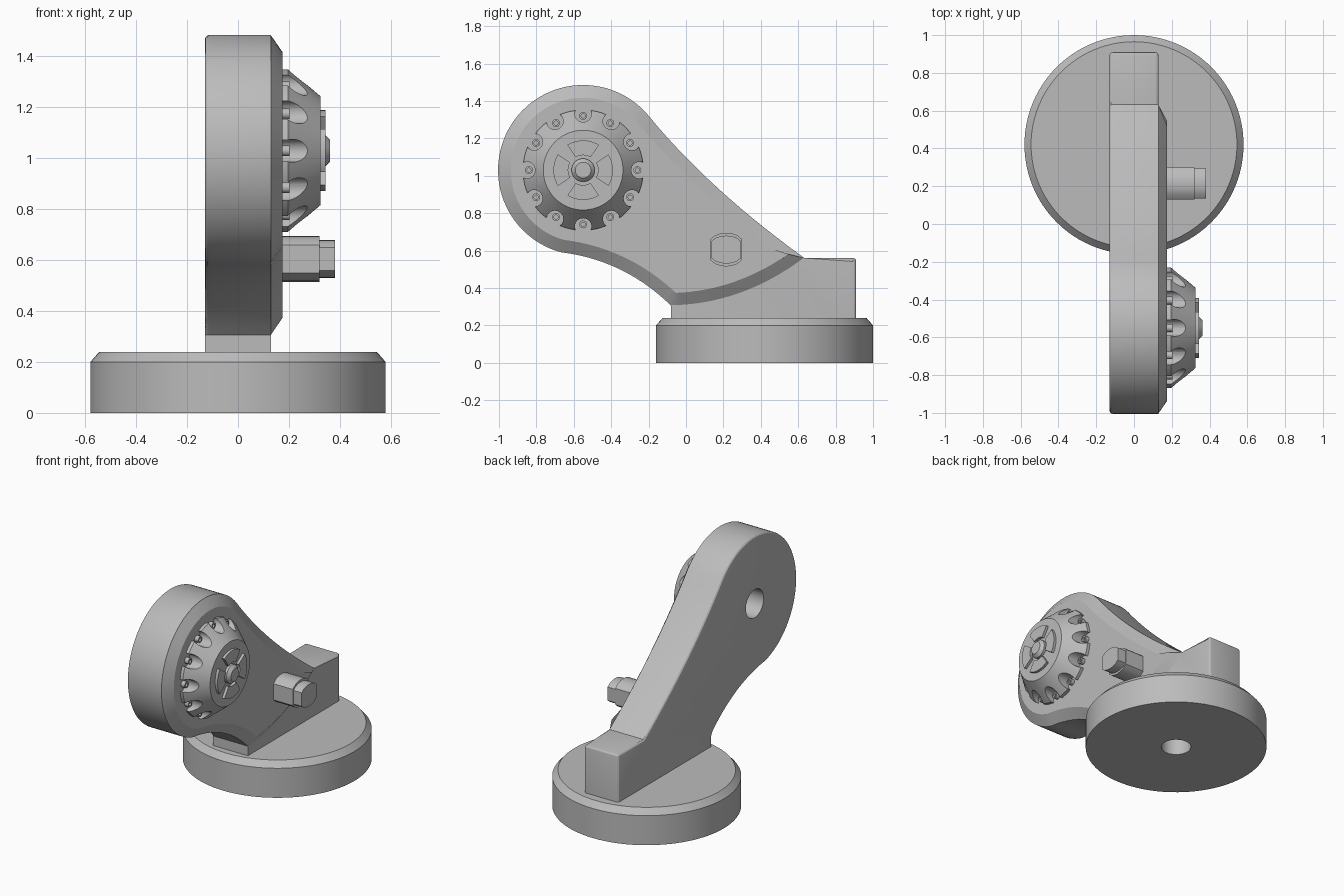
import bpy, bmesh
from math import sin, cos, pi, radians
from mathutils import Matrix, Vector

if "Cube" in bpy.data.objects:
    bpy.data.objects.remove(bpy.data.objects["Cube"])

grey = bpy.data.materials.new("plain_grey")
grey.use_nodes = True
grey.diffuse_color = (0.5, 0.5, 0.5, 1)
grey.node_tree.nodes["Principled BSDF"].inputs["Base Color"].default_value = (0.5, 0.5, 0.5, 1)

HEAD = Vector((0, -0.55, 1.03))      # axis of the round head
BASE = Vector((0, 0.42, 0))
PIN = Vector((0, 0.215, 0.605))
R = 0.455


def finish(name, bm, smooth=True):
    bmesh.ops.recalc_face_normals(bm, faces=bm.faces)
    me = bpy.data.meshes.new(name)
    bm.to_mesh(me)
    bm.free()
    me.materials.append(grey)
    ob = bpy.data.objects.new(name, me)
    bpy.context.collection.objects.link(ob)
    if smooth:
        activate(ob)
        bpy.ops.object.shade_smooth_by_angle(angle=radians(28))
    return ob


def activate(ob):
    bpy.ops.object.select_all(action='DESELECT')
    ob.select_set(True)
    bpy.context.view_layer.objects.active = ob


def lathe(name, profile, origin, along_x=True, steps=72):
    """Spin (radius, height) points about z, or about x."""
    bm = bmesh.new()
    vs = [bm.verts.new((r, 0, h)) for r, h in profile]
    es = [bm.edges.new(p) for p in zip(vs, vs[1:])]
    bmesh.ops.spin(bm, geom=vs + es, axis=(0, 0, 1), cent=(0, 0, 0),
                   angle=2 * pi, steps=steps, use_duplicate=False)
    bmesh.ops.remove_doubles(bm, verts=bm.verts, dist=1e-4)
    if along_x:
        bm.transform(Matrix.Rotation(pi / 2, 4, 'Y'))
    bm.transform(Matrix.Translation(origin))
    return finish(name, bm)


def flat(bm, outline, x):
    return bm.faces.new([bm.verts.new((x, y, z)) for y, z in outline])


def slab(bm, outline, x0, x1):
    f = flat(bm, outline, x0)
    ext = bmesh.ops.extrude_face_region(bm, geom=[f], use_keep_orig=True)
    moved = [v for v in ext["geom"] if isinstance(v, bmesh.types.BMVert)]
    bmesh.ops.translate(bm, verts=moved, vec=(x1 - x0, 0, 0))


def bezier(a, b, c, n=14):
    a, b, c = Vector(a), Vector(b), Vector(c)
    return [tuple(a * (1 - t) ** 2 + b * 2 * t * (1 - t) + c * t * t)
            for t in (i / n for i in range(n + 1))]


def arc(centre, r, a0, a1, n):
    angles = [radians(a0 + (a1 - a0) * i / n) for i in range(n + 1)]
    return [(centre[0] + r * cos(a), centre[1] + r * sin(a)) for a in angles]


def cut(target, cutter):
    mod = target.modifiers.new("cut", 'BOOLEAN')
    mod.operation, mod.solver, mod.object = 'DIFFERENCE', 'EXACT', cutter
    activate(target)
    bpy.ops.object.modifier_apply(modifier=mod.name)
    bpy.data.objects.remove(cutter)
    bpy.ops.object.shade_smooth_by_angle(angle=radians(28))


# Round base with a socket underneath
lathe("base", [(0, 0.18), (0.095, 0.18), (0.095, 0), (0.58, 0), (0.58, 0.2),
               (0.545, 0.24), (0, 0.24)], BASE, along_x=False, steps=96)

# Arm: round head, swept neck and foot block in one outline
heel, toe = (-0.08, 0.305), (0.633, 0.56)
head_arc = arc(HEAD.yz, R, 40, 255, 56)
under = bezier(head_arc[-1], (-0.33, 0.55), heel)
upper = bezier(toe, (0.12, 0.93), head_arc[0])
neck = upper[1:-1] + head_arc + under[1:]
foot = [(-0.08, 0.22), (0.91, 0.22), (0.91, 0.56), toe]
bm = bmesh.new()
slab(bm, neck + foot, -0.13, 0.13)
bm.normal_update()
soft = [e for e in bm.edges if all(v.co.x < -0.12 for v in e.verts)
        or all(v.co.y > 0.6 and v.co.z > 0.1 for v in e.verts)]
soft = [e for e in soft if min(v.co.z for v in e.verts) > 0.23
        or abs(e.verts[0].co.z - e.verts[1].co.z) > 0.1]
soft = [e for e in soft if not (abs(e.verts[0].co.y - toe[0]) < 0.01
                                and abs(e.verts[1].co.y - toe[0]) < 0.01)]
bmesh.ops.bevel(bm, geom=soft, offset=0.018, segments=3, profile=0.5, affect='EDGES')
arm = finish("arm", bm)
cut(arm, lathe("socket_cutter", [(0, -0.2), (0.095, -0.2), (0.095, 0.08), (0, 0.08)], HEAD))

# Raised face of the arm with a sloped rim
sweep = bezier(heel, (0.3, 0.31), toe)
bm = bmesh.new()
face = flat(bm, neck + sweep[1:], 0.128)
face.normal_update()
if face.normal.x < 0:
    face.normal_flip()
bmesh.ops.inset_region(bm, faces=[face], thickness=0.068, depth=0.047,
                       use_even_offset=True, use_boundary=True)
finish("arm_face", bm)

# Scalloped knob
knob = lathe("knob", [(0, 0.16), (0.322, 0.16), (0.322, 0.196), (0.213, 0.325), (0, 0.325)],
             HEAD, steps=96)
for i in range(12):
    a = i * pi / 6
    spot = HEAD + Vector((0, cos(a), sin(a))) * 0.302
    cut(knob, lathe("notch_cutter", [(0, 0.1), (0.045, 0.1), (0.045, 0.4), (0, 0.4)],
                    spot, steps=24))

# Ring of socket screws in the notches
for i in range(12):
    a = i * pi / 6
    spot = HEAD + Vector((0, cos(a), sin(a))) * 0.29
    lathe("screw_%d" % (i + 1), [(0, 0.17), (0.021, 0.17), (0.021, 0.203), (0.011, 0.203),
                                 (0.011, 0.188), (0, 0.188)], spot, steps=16)

# Four flared pads and the hub on the knob
bm = bmesh.new()
for i in range(4):
    mid = 90 * i
    slab(bm, arc(HEAD.yz, 0.159, mid - 32, mid + 32, 10)
         + arc(HEAD.yz, 0.08, mid + 30, mid - 30, 6), 0.32, 0.343)
finish("knob_pads", bm)
lathe("hub", [(0, 0.32), (0.062, 0.32), (0.062, 0.342), (0.042, 0.362), (0, 0.362)], HEAD, steps=48)

# Pin with two flat sides and a smaller tip
half = [(0.085, 0.055), (0.06, 0.076), (0.03, 0.087), (0, 0.09),
        (-0.03, 0.087), (-0.06, 0.076), (-0.085, 0.055)]
section = half + [(-y, -z) for y, z in half]
for name, sy, sz, x0, x1 in (("pin", 1, 1, 0.16, 0.32), ("pin_tip", 0.93, 0.83, 0.31, 0.382)):
    bm = bmesh.new()
    slab(bm, [(PIN.y + y * sy, PIN.z + z * sz) for y, z in section], x0, x1)
    finish(name, bm)
